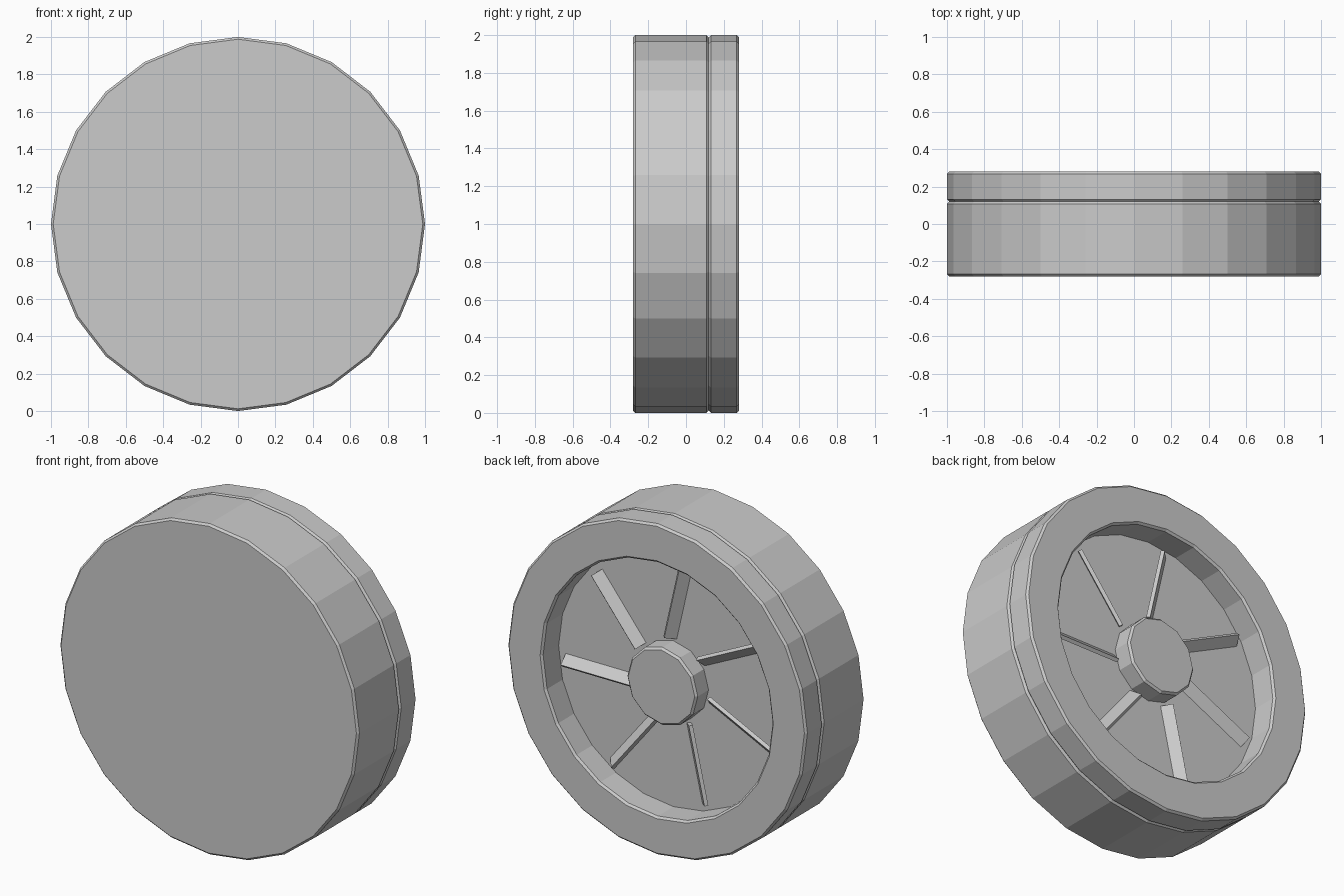
import bpy, bmesh, math
from mathutils import Vector

if "Cube" in bpy.data.objects:
    bpy.data.objects.remove(bpy.data.objects["Cube"])

B = 0.012          # edge chamfer
CENTRE_Z = 1.0
FLOOR_Y = 0.12     # recess floor / groove position


def finish(bm, name):
    bmesh.ops.recalc_face_normals(bm, faces=bm.faces)
    mesh = bpy.data.meshes.new(name)
    bm.to_mesh(mesh)
    bm.free()
    obj = bpy.data.objects.new(name, mesh)
    bpy.context.collection.objects.link(obj)
    return obj


def lathe(name, profile, sides, closed=False):
    """Spin (radius, y) points around the wheel axis."""
    bm = bmesh.new()
    rings = []
    for r, y in profile:
        rings.append([bm.verts.new((r * math.cos(a), y, CENTRE_Z + r * math.sin(a)))
                      for a in (2 * math.pi * i / sides for i in range(sides))])
    pairs = list(zip(rings, rings[1:]))
    if closed:
        pairs.append((rings[-1], rings[0]))
    else:
        bm.faces.new(rings[0])
        bm.faces.new(rings[-1])
    for a, b in pairs:
        for i in range(sides):
            j = (i + 1) % sides
            bm.faces.new((a[i], a[j], b[j], b[i]))
    return finish(bm, name)


# solid front disc with chamfered edges
lathe("wheel_disc", [(1 - B, -0.28), (1, -0.28 + B),
                     (1, FLOOR_Y - B), (1 - B, FLOOR_Y)], 24)

# raised rear rim, leaving a groove where it meets the disc
lathe("rear_rim", [(1 - B, FLOOR_Y), (1, FLOOR_Y + B), (1, 0.28 - B), (1 - B, 0.28),
                   (0.78, 0.28), (0.78 - B, 0.28 - B), (0.78 - B, FLOOR_Y)], 24, closed=True)

# central hub
lathe("hub", [(0.235, FLOOR_Y - 0.02), (0.235, 0.235 - B), (0.235 - B, 0.235)], 12)


# seven slanted slats, rising from the recess floor and offset from the axis
def slat(index, count=7):
    a = 2 * math.pi * index / count
    radial = Vector((math.cos(a), 0, math.sin(a)))
    tangent = Vector((-math.sin(a), 0, math.cos(a)))
    axis = Vector((0, 1, 0))
    rise = (axis - tangent).normalized()
    thick = (axis + tangent).normalized()
    base = Vector((0, FLOOR_Y, CENTRE_Z)) - tangent * 0.05
    bm = bmesh.new()
    bmesh.ops.create_cube(bm, size=1)
    for v in bm.verts:
        x, y, z = v.co
        v.co = (base + radial * (0.485 + x * 0.47)
                + rise * (0.02 + y * 0.08) + thick * z * 0.022)
    finish(bm, f"spoke_slat_{index + 1}")


for i in range(7):
    slat(i)
